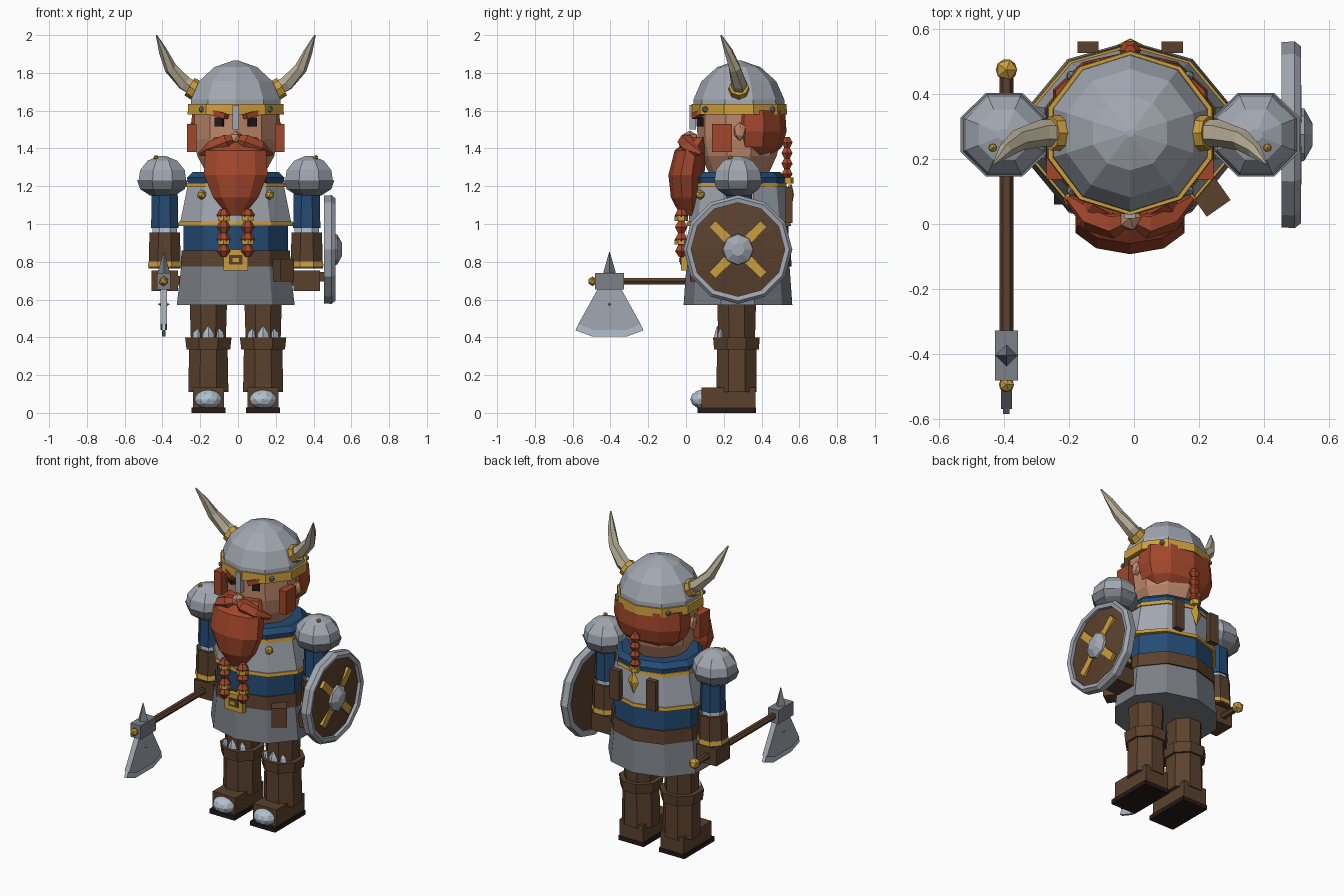
import bpy, bmesh, math
from mathutils import Vector, Matrix

cube = bpy.data.objects.get("Cube")
if cube:
    bpy.data.objects.remove(cube, do_unlink=True)

CX, CY = -0.012, 0.28  # body axis


def material(name, *rgb):
    m = bpy.data.materials.new(name)
    m.use_nodes = True
    m.diffuse_color = (*rgb, 1)
    m.node_tree.nodes["Principled BSDF"].inputs["Base Color"].default_value = (*rgb, 1)
    return m


STEEL = material("steel", .36, .39, .44)
IRON = material("dark iron", .20, .215, .24)
BRIGHT = material("bright steel", .45, .53, .62)
GOLD = material("gold", .60, .34, .045)
HAIR = material("red hair", .36, .062, .024)
SKIN = material("skin", .52, .25, .15)
LEATHER = material("brown leather", .105, .053, .026)
DARK = material("dark sole", .018, .010, .010)
BLUE = material("blue cloth", .018, .07, .175)
IVORY = material("horn ivory", .46, .41, .30)


def finish(name, bm, mat):
    bmesh.ops.recalc_face_normals(bm, faces=bm.faces)
    me = bpy.data.meshes.new(name)
    bm.to_mesh(me)
    bm.free()
    me.materials.append(mat)
    ob = bpy.data.objects.new(name, me)
    bpy.context.collection.objects.link(ob)
    return ob


def skin_rings(name, rings, mat, closed=False):
    """Bridge equal rings of points, capping the ends unless closed."""
    bm = bmesh.new()
    vs = [[bm.verts.new(p) for p in r] for r in rings]
    n = len(vs[0])
    pairs = list(zip(vs, vs[1:])) + ([(vs[-1], vs[0])] if closed else [])
    for a, b in pairs:
        for i in range(n):
            j = (i + 1) % n
            bm.faces.new((a[i], a[j], b[j], b[i]))
    if not closed:
        bm.faces.new(vs[0])
        bm.faces.new(vs[-1])
    return finish(name, bm, mat)


def loft(name, mat, x, y, profile, n=10, phase=90, closed=False):
    """Upright solid from (z, rx, ry, y offset) rows."""
    rings = []
    for z, rx, ry, *dy in profile:
        oy = dy[0] if dy else 0
        angles = [math.radians(phase + 360 * i / n) for i in range(n)]
        rings.append([(x + rx * math.cos(a), y + oy + ry * math.sin(a), z) for a in angles])
    return skin_rings(name, rings, mat, closed)


def tube(name, mat, path, n=6, closed=False, axis=None):
    """Round solid along (x, y, z, radius) points."""
    pts = [Vector(p[:3]) for p in path]
    rings = []
    for i, p in enumerate(pts):
        d = axis or pts[min(i + 1, len(pts) - 1)] - pts[max(i - 1, 0)]
        q = Vector(d).to_track_quat('Z', 'Y')
        r = path[i][3]
        rings.append([p + q @ Vector((r * math.cos(t), r * math.sin(t), 0))
                      for t in (2 * math.pi * k / n for k in range(n))])
    return skin_rings(name, rings, mat, closed)


def box(name, mat, c, size, rot=Matrix()):
    bm = bmesh.new()
    bmesh.ops.create_cube(bm, size=1, matrix=Matrix.Translation(c) @ rot @ Matrix.Diagonal((*size, 1)))
    return finish(name, bm, mat)


def ball(name, mat, c, size, sub=1):
    bm = bmesh.new()
    bmesh.ops.create_icosphere(bm, subdivisions=sub, radius=1,
                               matrix=Matrix.Translation(c) @ Matrix.Diagonal((*size, 1)))
    return finish(name, bm, mat)


def prism(name, mat, outline, x, thick):
    """Side outline of (y, z) points given thickness along x."""
    return skin_rings(name, [[(x + s * thick / 2, y, z) for y, z in outline] for s in (-1, 1)], mat)


def trim(name, z, rx, ry, h=.022):
    loft(name, GOLD, CX, CY, [(z, rx - .03, ry - .03), (z, rx, ry), (z + h, rx - .003, ry - .003),
                              (z + h, rx - .03, ry - .03)], closed=True)


# Torso
loft("mail_skirt", IRON, CX, CY - .005, [(.57, .328, .288), (.82, .298, .27)])
loft("blue_tunic", BLUE, CX, CY, [(.80, .292, .265), (1.02, .292, .262)])
loft("belt", LEATHER, CX, CY, [(.775, .306, .279), (.86, .302, .274)])
loft("breastplate", STEEL, CX, CY, [(.995, .312, .268), (1.23, .262, .243)])
loft("collar", BLUE, CX, CY, [(1.20, .262, .246), (1.245, .272, .250), (1.275, .24, .22)])
trim("waist_trim", .99, .32, .276)
trim("chest_trim", 1.195, .277, .254)
box("buckle", GOLD, (CX, -.01, .81), (.13, .035, .11))
box("buckle_plate", LEATHER, (CX, -.028, .81), (.07, .008, .05))
box("buckle_tongue", GOLD, (CX, -.034, .81), (.035, .006, .022))
box("pouch", LEATHER, (.235, .085, .755), (.09, .09, .12), Matrix.Rotation(math.radians(35), 4, 'Z'))
for s in (-1, 1):
    ball("chest_stud", GOLD, (CX + s * .18, .075, 1.155), (.027,) * 3)
    box("back_strap", LEATHER, (CX + s * .13, .545, 1.10), (.065, .035, .19))

# Head and face
loft("head", SKIN, CX, CY, [(1.25, .15, .15), (1.36, .215, .20), (1.45, .23, .22), (1.62, .23, .222)])
loft("back_hair", HAIR, CX, .36, [(1.36, .17, .10), (1.41, .225, .15), (1.49, .25, .172), (1.60, .242, .165)])
ball("nose", SKIN, (CX, .02, 1.455), (.038, .045, .04))
box("nose_guard", STEEL, (CX, .035, 1.565), (.034, .035, .13))
for s in (-1, 1):
    tilt = Matrix.Rotation(s * .5, 4, 'Z')
    box("eye", DARK, (CX + s * .085, .082, 1.54), (.045, .035, .045), tilt)
    box("eyebrow", HAIR, (CX + s * .09, .075, 1.583), (.10, .05, .03),
        tilt @ Matrix.Rotation(-s * .25, 4, 'Y'))
    box("sideburn", HAIR, (CX + s * .232, .19, 1.455), (.05, .105, .15))
    ball("ear", SKIN, (CX + s * .235, .285, 1.49), (.025, .035, .05))
    tube("moustache", HAIR, [(CX, .02, 1.45, .02), (CX + s * .05, 0, 1.435, .045),
                             (CX + s * .12, .02, 1.40, .045), (CX + s * .19, .08, 1.37, .012)])

# Beard with two braids
loft("beard", HAIR, CX, 0, [(1.46, .12, .05, .075), (1.39, .17, .085, .025), (1.26, .177, .095, .002),
                            (1.14, .125, .085, .005), (1.045, .045, .05, .02)])


def braid(name, x, y, z0, lumps, step, r):
    path = []
    for i in range(lumps):
        z = z0 - i * step
        path += [(x, y, z, r * .5), (x, y, z - step * .5, r)]
    path.append((x, y, z0 - lumps * step, r * .35))
    tube(name, HAIR, path)


for s in (-1, 1):
    x = CX + s * .064
    braid("beard_braid", x, -.025, 1.08, 4, .064, .038)
    for z in (1.03, .905):
        loft("braid_ring", GOLD, x, -.025, [(z - .014, .036, .036), (z + .014, .036, .036)], n=6)
braid("back_braid", CX, .535, 1.46, 4, .056, .034)
loft("back_braid_ring", GOLD, CX, .54, [(1.215, .03, .03), (1.245, .03, .03)], n=6)
loft("back_pendant", GOLD, CX, .552, [(1.08, .004, .004), (1.155, .04, .02), (1.21, .008, .008)], n=4)

# Helmet with horns
loft("helmet_dome", STEEL, CX, CY, [(1.585, .255, .245), (1.66, .248, .24), (1.755, .205, .198),
                                    (1.83, .12, .115), (1.866, .012, .012)])
trim("helmet_band", 1.58, .268, .255, .055)
for k in range(4):
    a = math.radians(45 + 90 * k)
    ball("band_rivet", IRON, (CX + .255 * math.cos(a), CY + .25 * math.sin(a), 1.607), (.018,) * 3)
for s in (-1, 1):
    def side(x, y, z, r):
        return (CX + s * x, y, z, r)
    tube("horn", IVORY, [side(.19, .28, 1.70, .045), side(.27, .28, 1.745, .042),
                         side(.345, .258, 1.825, .034), side(.385, .225, 1.915, .023),
                         side(.42, .185, 2.0, .004)])
    tube("horn_cuff", GOLD, [side(.19, .28, 1.695, .056), side(.245, .28, 1.727, .053)], n=8)

# Arms
for s in (-1, 1):
    x = CX + s * .388
    loft("shoulder_pad", STEEL, x, .275, [(1.22, .138, .136), (1.285, .128, .126), (1.335, .085, .085),
                                         (1.36, .02, .02)], n=8, phase=22.5)
    loft("shoulder_rim", IRON, x, .275, [(1.15, .07, .07), (1.185, .128, .12), (1.23, .145, .14)],
         n=8, phase=22.5)
    ball("shoulder_stud", GOLD, (x + s * .035, .235, 1.352), (.014,) * 3)
    x = CX + s * .376
    for name, mat, z0, z1, r in (("sleeve", BLUE, .98, 1.18, .078), ("cuff", BRIGHT, .945, 1.0, .072),
                                 ("bracer", LEATHER, .765, .955, .092), ("bracer_trim", GOLD, .775, .802, .097)):
        loft(name, mat, x, CY, [(z0, r, r), (z1, r * .95, r * .95)], n=8, phase=22.5)
    box("hand", LEATHER, (x, .275, .70), (.14, .14, .11))
    box("thumb", LEATHER, (x - s * .07, .235, .70), (.04, .06, .05))

# Legs and boots
for s in (-1, 1):
    x = CX + s * .145
    loft("trouser_leg", LEATHER, x, .268, [(.38, .10, .105), (.62, .108, .112)], n=8, phase=22.5)
    loft("boot_shaft", LEATHER, x, .268, [(.11, .115, .115), (.35, .11, .113)], n=8, phase=22.5)
    loft("boot_cuff", LEATHER, x, .267, [(.335, .125, .128), (.40, .133, .134)], n=8, phase=22.5)
    for k in (-1, 0, 1):
        loft("knee_spike", BRIGHT, x + k * .055, .168 + abs(k) * .018,
             [(.385, .03, .02), (.425, .025, .015), (.46 - abs(k) * .015, .003, .003)], n=4)
    box("foot", LEATHER, (x, .225, .078), (.165, .285, .115))
    box("sole", DARK, (x, .215, .014), (.18, .31, .028))
    ball("toe_cap", BRIGHT, (x, .092, .072), (.075, .07, .052), sub=2)

# Shield
SY, SZ = .275, .865


def disc(name, mat, rows, n=12, closed=False):
    tube(name, mat, [(x, SY, SZ, r) for x, r in rows], n, closed, axis=(1, 0, 0))


disc("shield_board", LEATHER, [(.463, .255), (.488, .255), (.512, .09)])
disc("shield_rim", STEEL, [(.455, .248), (.455, .285), (.495, .288), (.515, .272), (.51, .248)], closed=True)
disc("shield_boss", STEEL, [(.495, .088), (.525, .08), (.55, .035)], n=8)
for k in range(4):
    turn = Matrix.Rotation(math.radians(45 + 90 * k), 4, 'X')
    place = Vector((.503, SY, SZ)) + turn @ Vector((0, .135, 0))
    box("shield_strap", GOLD, place, (.025, .115, .047), turn)
box("shield_grip", LEATHER, (.435, SY, .72), (.06, .04, .05))

# Axe
AX, AY, AZ = -.393, -.405, .697
tube("axe_handle", LEATHER, [(AX, .46, AZ, .021), (AX, -.47, AZ, .021)])
ball("axe_pommel", GOLD, (AX, .475, AZ), (.037,) * 3)
box("axe_socket", IRON, (AX, AY, AZ), (.072, .155, .088))
ball("axe_end_cap", GOLD, (AX, -.495, AZ), (.026,) * 3)
loft("axe_spike", IRON, AX, AY, [(.735, .035, .035), (.852, .002, .002)], n=4)
prism("axe_blade", STEEL, [(AY - .06, .66), (AY + .06, .66), (AY + .165, .47), (AY + .09, .44),
                           (AY - .09, .44), (AY - .165, .47)], AX, .034)
prism("axe_edge", BRIGHT, [(AY - .165, .47), (AY - .09, .44), (AY + .09, .44), (AY + .165, .47),
                           (AY + .18, .437), (AY + .09, .404), (AY - .09, .404), (AY - .18, .437)], AX, .02)
loft("axe_gem", GOLD, AX, AY, [(.557, .002, .002), (.575, .032, .018), (.593, .002, .002)], n=4)
